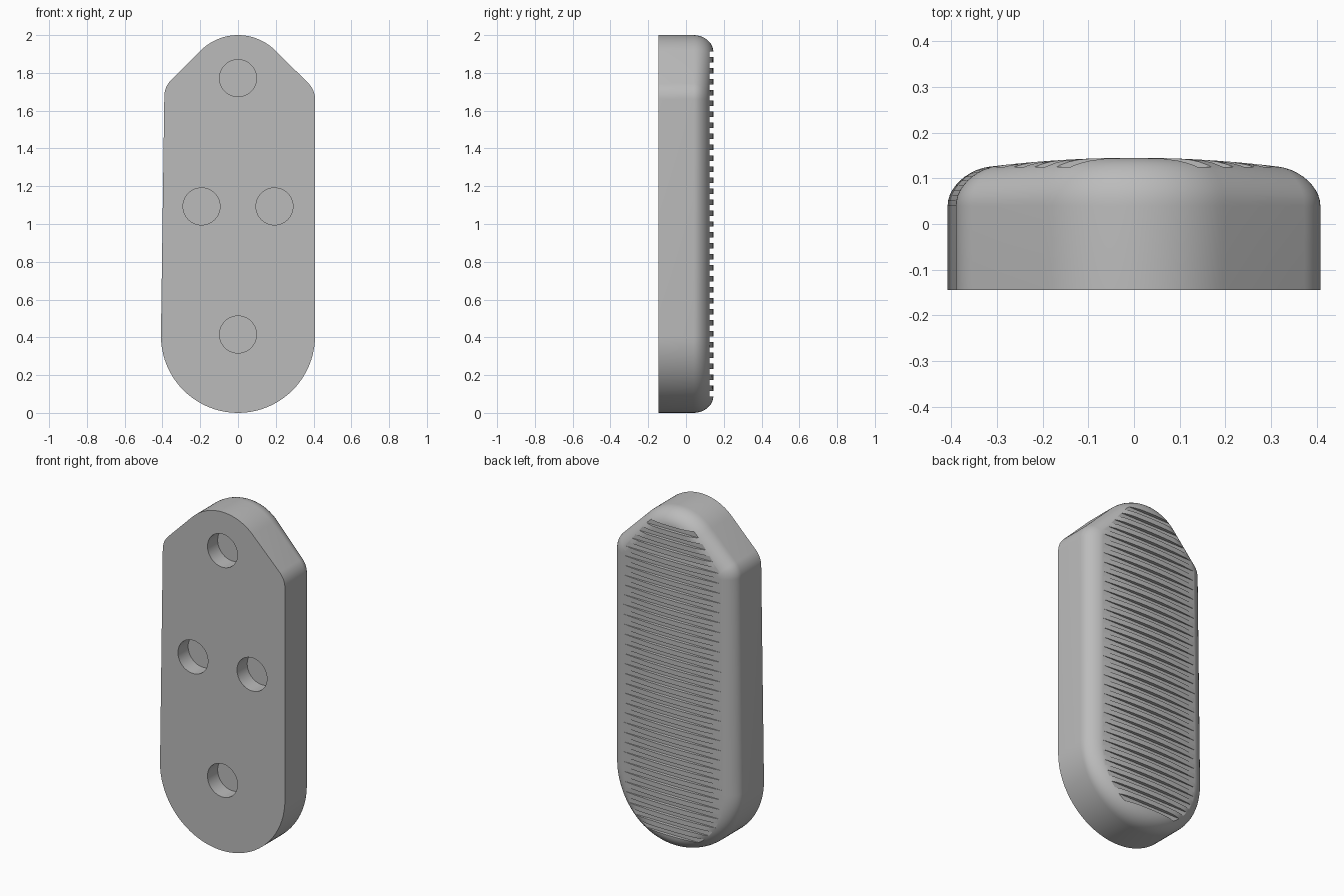
import bpy, bmesh
from math import sin, cos, pi, radians
from mathutils import Matrix, Vector

old = bpy.data.objects.get("Cube")
if old:
    bpy.data.objects.remove(old)

FRONT, SHOULDER, CROWN = -0.145, 0.04, 0.145
FILLET, FLOOR = 0.09, 0.125

# Outline: four tangent arcs as (centre x, centre z, radius, start, end)
ARCS = [
    (0, 0.408, 0.408, 180, 360, 40),
    (0.288, 1.66, 0.12, 0, 45, 10),
    (0, 1.72, 0.28, 45, 135, 24),
    (-0.27, 1.676, 0.12, 135, 180, 10),
]


def ring(bm, inset, y):
    verts = []
    for cx, cz, r, a0, a1, n in ARCS:
        for i in range(n + 1):
            a = radians(a0 + (a1 - a0) * i / n)
            verts.append(bm.verts.new((cx + (r - inset) * cos(a), y, cz + (r - inset) * sin(a))))
    return verts


def make_object(name, bm):
    bmesh.ops.recalc_face_normals(bm, faces=bm.faces)
    mesh = bpy.data.meshes.new(name)
    bm.to_mesh(mesh)
    bm.free()
    obj = bpy.data.objects.new(name, mesh)
    bpy.context.collection.objects.link(obj)
    return obj


# Body: straight wall, then a rounded rear edge
bm = bmesh.new()
rings = [ring(bm, 0, FRONT)]
STEPS = 10
for i in range(STEPS + 1):
    t = i / STEPS * pi / 2
    rings.append(ring(bm, FILLET * (1 - cos(t)), SHOULDER + (CROWN - SHOULDER) * sin(t)))
for low, high in zip(rings, rings[1:]):
    for i in range(len(low)):
        j = (i + 1) % len(low)
        bm.faces.new((low[i], low[j], high[j], high[i]))
bm.faces.new(rings[0])
bm.faces.new(rings[-1])

# Rear face: slice into upright strips and bow it across the width
for i in range(-15, 16):
    cap = [f for f in bm.faces if all(v.co.y > CROWN - 1e-5 for v in f.verts)]
    edges = {e for f in cap for e in f.edges}
    verts = {v for f in cap for v in f.verts}
    bmesh.ops.bisect_plane(bm, geom=cap + list(edges) + list(verts), dist=1e-5,
                           plane_co=(i * 0.02, 0, 0), plane_no=(1, 0, 0))
for v in bm.verts:
    if v.co.y > SHOULDER:
        rise = (v.co.y - SHOULDER) / (CROWN - SHOULDER)
        v.co.y -= 0.195 * v.co.x ** 2 * rise
body = make_object("grip_plate", bm)

# Cutter: four blind round holes in front, level grooves behind
bm = bmesh.new()
DEPTH = 0.095
for x, z in ((0, 1.772), (-0.193, 1.093), (0.193, 1.093), (0, 0.415)):
    bmesh.ops.create_cone(bm, cap_ends=True, segments=48, radius1=0.098, radius2=0.098, depth=2 * DEPTH,
                          matrix=Matrix.Translation((x, FRONT, z)) @ Matrix.Rotation(pi / 2, 4, 'X'))
PITCH = 0.058
for k in range(32):
    centre = Vector((0, FLOOR + 0.05, 1.899 - k * PITCH))
    bmesh.ops.create_cube(bm, size=1, matrix=Matrix.Translation(centre) @ Matrix.Diagonal((1, 0.1, PITCH / 2, 1)))
cutter = make_object("hole_and_groove_cutter", bm)
cutter.hide_render = True

cut = body.modifiers.new("cuts", 'BOOLEAN')
cut.operation = 'DIFFERENCE'
cut.solver = 'EXACT'
cut.object = cutter
bpy.ops.object.select_all(action='DESELECT')
body.select_set(True)
bpy.context.view_layer.objects.active = body
bpy.ops.object.modifier_apply(modifier=cut.name)
bpy.data.objects.remove(cutter)
bpy.ops.object.shade_smooth_by_angle(angle=radians(25))

# Plain grey
grey = bpy.data.materials.new("mid_grey")
grey.use_nodes = True
colour = (0.5, 0.5, 0.5, 1)
grey.diffuse_color = colour
grey.node_tree.nodes["Principled BSDF"].inputs["Base Color"].default_value = colour
body.data.materials.clear()
body.data.materials.append(grey)
